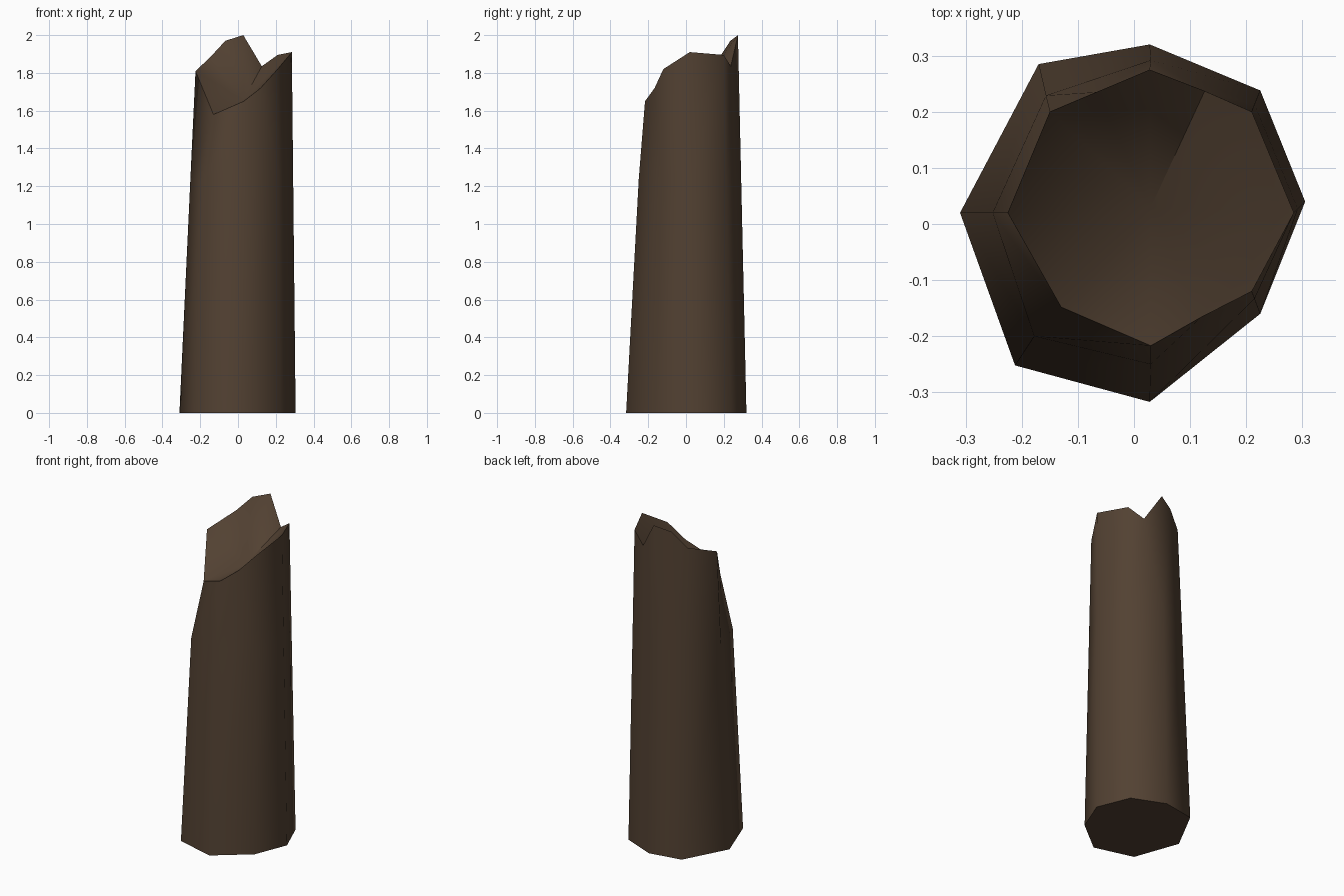
import bpy, bmesh, math

if "Cube" in bpy.data.objects:
    bpy.data.objects.remove(bpy.data.objects["Cube"])

# bark colour for the whole stump
bark = bpy.data.materials.new("dark_bark_brown")
bark.diffuse_color = (0.085, 0.053, 0.032, 1)
bark.use_nodes = True
bark.node_tree.nodes["Principled BSDF"].inputs["Base Color"].default_value = bark.diffuse_color

# eight trunk columns: base (x, y), bend ring (x, y), broken rim (x, y, z)
BEND_Z = 1.24
columns = [
    ((-0.31, 0.02), (-0.252, 0.02), (-0.225, 0.02, 1.81)),
    ((-0.212, -0.252), (-0.178, -0.2), (-0.13, -0.148, 1.58)),
    ((0.028, -0.317), (0.03, -0.25), (0.03, -0.217, 1.65)),
    ((0.225, -0.16), (0.215, -0.133), (0.21, -0.12, 1.82)),
    ((0.305, 0.04), (0.292, 0.027), (0.285, 0.02, 1.91)),
    ((0.225, 0.238), (0.215, 0.213), (0.21, 0.2, 1.895)),
    ((0.028, 0.32), (0.03, 0.292), (0.028, 0.275, 2.0)),
    ((-0.17, 0.285), (-0.157, 0.229), (-0.15, 0.2, 1.88)),
]
# extra rim points after a column: front slope, back notch, back shoulder
rim_extra = {2: (0.12, -0.166, 1.72), 5: (0.126, 0.237, 1.835), 6: (-0.067, 0.235, 1.97)}

bm = bmesh.new()
base = [bm.verts.new((*c[0], 0)) for c in columns]
ring = [bm.verts.new((*c[1], BEND_Z)) for c in columns]
rim = [bm.verts.new(c[2]) for c in columns]
extra = {i: bm.verts.new(p) for i, p in rim_extra.items()}
heart = bm.verts.new((0.03, 0.03, 1.66))

# trunk wall and broken top
for i in range(8):
    j = (i + 1) % 8
    bm.faces.new((base[i], base[j], ring[j], ring[i]))
    if i in extra:
        e = extra[i]
        for tri in ((ring[i], e, rim[i]), (ring[i], ring[j], e), (ring[j], rim[j], e),
                    (rim[i], e, heart), (e, rim[j], heart)):
            bm.faces.new(tri)
    else:
        bm.faces.new((ring[i], ring[j], rim[j], rim[i]))
        bm.faces.new((rim[i], rim[j], heart))
# underside
bm.faces.new(base[::-1])
bmesh.ops.recalc_face_normals(bm, faces=bm.faces[:])

mesh = bpy.data.meshes.new("broken_trunk")
bm.to_mesh(mesh)
bm.free()
mesh.materials.append(bark)
trunk = bpy.data.objects.new("broken_trunk", mesh)
bpy.context.collection.objects.link(trunk)

# smooth bark, sharp break and foot
bpy.context.view_layer.objects.active = trunk
trunk.select_set(True)
bpy.ops.object.shade_smooth_by_angle(angle=math.radians(65))
